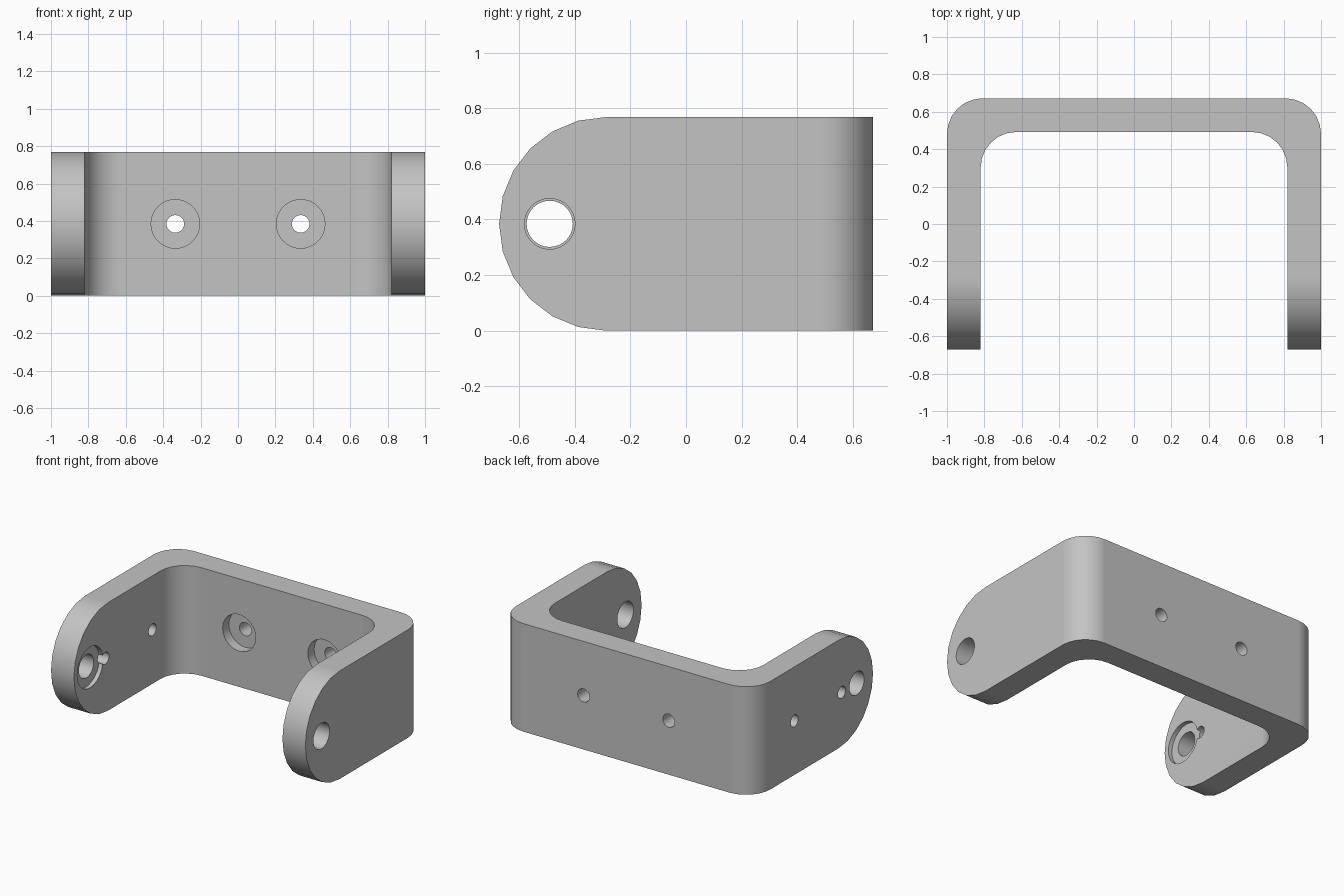
import bpy, bmesh
from math import sin, cos, radians
from mathutils import Vector

old = bpy.data.objects.get("Cube")
if old:
    bpy.data.objects.remove(old, do_unlink=True)

HEIGHT, DEPTH, WALL = 0.768, 0.672, 0.18
MID = HEIGHT / 2
CORNER = 0.19

grey = bpy.data.materials.new("plain grey")
grey.use_nodes = True
colour = (0.55, 0.55, 0.55, 1)
grey.diffuse_color = colour
grey.node_tree.nodes["Principled BSDF"].inputs["Base Color"].default_value = colour


def arc(cx, cy, r, start, end, steps):
    angles = [radians(start + (end - start) * i / steps) for i in range(steps + 1)]
    return [(cx + r * cos(a), cy + r * sin(a)) for a in angles]


def prism(name, outline, axis, low, high):
    """Extrude a closed 2D outline along the x, y or z axis."""
    place = {"x": lambda u, v, w: (w, u, v),
             "y": lambda u, v, w: (u, w, v),
             "z": lambda u, v, w: (u, v, w)}[axis]
    bm = bmesh.new()
    face = bm.faces.new([bm.verts.new(place(u, v, low)) for u, v in outline])
    moved = bmesh.ops.extrude_face_region(bm, geom=[face])["geom"]
    bmesh.ops.translate(bm, vec=Vector(place(0, 0, high - low)),
                        verts=[g for g in moved if isinstance(g, bmesh.types.BMVert)])
    bmesh.ops.recalc_face_normals(bm, faces=bm.faces)
    mesh = bpy.data.meshes.new(name)
    bm.to_mesh(mesh)
    bm.free()
    mesh.materials.append(grey)
    obj = bpy.data.objects.new(name, mesh)
    bpy.context.collection.objects.link(obj)
    return obj


def combine(target, tool, operation):
    """Apply a boolean and discard the tool."""
    tool.hide_render = True
    mod = target.modifiers.new("cut", "BOOLEAN")
    mod.operation, mod.object, mod.solver = operation, tool, "EXACT"
    bpy.context.view_layer.objects.active = target
    bpy.ops.object.modifier_apply(modifier=mod.name)
    bpy.data.objects.remove(tool, do_unlink=True)


def bore(u, radius, axis, low, high):
    circle = arc(u, MID, radius, 0, 360, 32)[:-1]
    combine(bracket, prism("bore_cutter", circle, axis, low, high), "DIFFERENCE")


# U-shaped strap with rounded bends, seen from above
inner_x, inner_y = 1 - WALL, DEPTH - WALL
right_half = [(inner_x, -1), (1, -1)] + arc(1 - CORNER, DEPTH - CORNER, CORNER, 0, 90, 6)
inside = arc(inner_x - CORNER, inner_y - CORNER, CORNER, 90, 0, 6)
left_outer = [(-x, y) for x, y in reversed(right_half)]
left_inner = [(-x, y) for x, y in reversed(inside)]
bracket = prism("bracket", right_half + left_outer + left_inner + inside, "z", -0.1, 1)

# Half-round arm ends, seen from the side
side = arc(MID - DEPTH, MID, MID, 90, 270, 12) + [(0.8, 0), (0.8, HEIGHT)]
combine(bracket, prism("side_cutter", side, "x", -1.1, 1.1), "INTERSECT")

# Counterbored screw holes in the back wall
for x in (-0.335, 0.335):
    bore(x, 0.13, "y", 0.3, inner_y + 0.07)
    bore(x, 0.047, "y", 0.3, 0.8)

# Plain pivot hole in one arm
PIVOT = -0.49
bore(PIVOT, 0.091, "x", 0.7, 1.1)

# Recessed pivot hole and two small holes in the other arm
bore(PIVOT, 0.145, "x", -inner_x - 0.03, -0.7)
bore(PIVOT, 0.083, "x", -1.1, -0.7)
for y in (-0.32, 0.21):
    bore(y, 0.042, "x", -1.1, -0.7)

# Smooth bends with crisp edges and clean flats
bpy.ops.object.select_all(action="DESELECT")
bracket.select_set(True)
bpy.context.view_layer.objects.active = bracket
bpy.ops.object.shade_smooth_by_angle(angle=radians(30))
weighted = bracket.modifiers.new("flat_normals", "WEIGHTED_NORMAL")
weighted.keep_sharp = True
